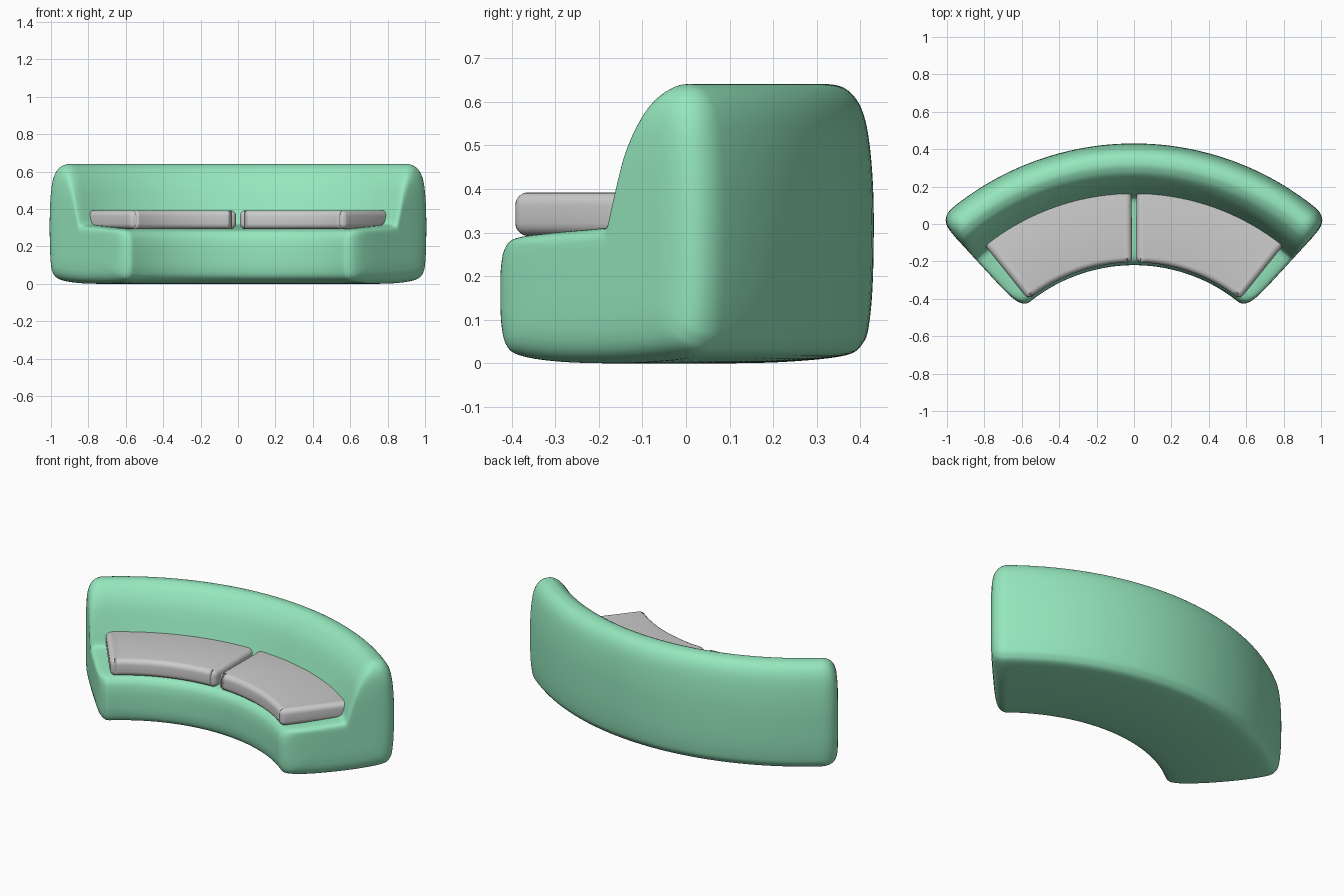
import bpy, bmesh, math
from mathutils import Vector

if "Cube" in bpy.data.objects:
    bpy.data.objects.remove(bpy.data.objects["Cube"])

CY = -1.11                      # centre of the sofa's curve
A_BODY, A_CAP = 38.9, 3.7       # straight sweep and rounded end, degrees
MID = Vector((1.27, 0.25))      # the profile shrinks to this point at the ends


def polar(r, deg, z):
    a = math.radians(deg)
    return Vector((r * math.sin(a), CY + r * math.cos(a), z))


def smooth_loop(pts, n=5):
    """Closed Catmull-Rom curve through the points."""
    pts = [Vector(p) for p in pts]
    out = []
    for i in range(len(pts)):
        a, b, c, d = (pts[(i + k) % len(pts)] for k in (-1, 0, 1, 2))
        for j in range(n):
            t = j / n
            out.append(0.5 * (2 * b + (c - a) * t + (2 * a - 5 * b + 4 * c - d) * t**2
                              + (3 * b - a - 3 * c + d) * t**3))
    return out


def finish(name, bm):
    bmesh.ops.recalc_face_normals(bm, faces=bm.faces)
    for f in bm.faces:
        f.smooth = True
    me = bpy.data.meshes.new(name)
    bm.to_mesh(me)
    bm.free()
    ob = bpy.data.objects.new(name, me)
    bpy.context.collection.objects.link(ob)
    return ob


# Cross-section of seat and back: (radius, height)
profile = smooth_loop([
    (.89, .15), (.892, .22), (.905, .265), (.94, .288), (1.05, .300), (1.19, .310),
    (1.235, .316), (1.255, .335), (1.275, .40), (1.318, .53), (1.365, .605),
    (1.405, .634), (1.44, .64), (1.48, .627), (1.512, .585), (1.53, .51), (1.54, .38),
    (1.539, .2), (1.53, .09), (1.515, .045), (1.475, .018), (1.35, .004), (1.2, 0),
    (1.05, .004), (.95, .016), (.91, .035), (.894, .08)])

# Sofa body: swept profile with softly domed ends
caps = [(s, A_BODY + A_CAP * math.sqrt(1 - s**8))
        for s in (.998, .99, .975, .955, .93, .9, .86, .8, .7, .5, .25)]
steps = 48
stations = [(s, -a) for s, a in reversed(caps)]
stations += [(1, -A_BODY + 2 * A_BODY * i / steps) for i in range(steps + 1)]
stations += caps

bm = bmesh.new()
rings = []
for s, a in stations:
    ring = []
    for p in profile:
        q = MID + (p - MID) * s
        ring.append(bm.verts.new(polar(q.x, a, q.y)))
    rings.append(ring)
n = len(profile)
for r0, r1 in zip(rings, rings[1:]):
    for i in range(n):
        j = (i + 1) % n
        bm.faces.new((r0[i], r0[j], r1[j], r1[i]))
for ring, side in ((rings[0], -1), (rings[-1], 1)):
    tip = bm.verts.new(polar(MID.x, side * (A_BODY + A_CAP), MID.y))
    for i in range(n):
        bm.faces.new((ring[i], ring[(i + 1) % n], tip))
body = finish("sofa_body", bm)
mat = bpy.data.materials.new("green_fabric")
mat.diffuse_color = (0.30, 0.80, 0.51, 1)
mat.use_nodes = True
mat.node_tree.nodes["Principled BSDF"].inputs["Base Color"].default_value = mat.diffuse_color
body.data.materials.append(mat)

# Two curved seat cushions with rounded edges
for name, side in (("left_cushion", -1), ("right_cushion", 1)):
    bm = bmesh.new()
    rows = []
    for i in range(25):
        a = side * (0.6 + 38.1 * i / 24)
        rows.append([bm.verts.new(polar(r, a, z)) for r, z in
                     ((.905, .292), (1.305, .292), (1.305, .392), (.905, .392))])
    for r0, r1 in zip(rows, rows[1:]):
        for i in range(4):
            j = (i + 1) % 4
            bm.faces.new((r0[i], r0[j], r1[j], r1[i]))
    bm.faces.new(rows[0])
    bm.faces.new(rows[-1])
    bmesh.ops.recalc_face_normals(bm, faces=bm.faces)
    sharp = [e for e in bm.edges if e.calc_face_angle(0) > 0.8]
    bmesh.ops.bevel(bm, geom=sharp, offset=0.03, segments=5, profile=0.5,
                    affect='EDGES', clamp_overlap=False)
    bmesh.ops.remove_doubles(bm, verts=bm.verts, dist=1e-5)
    finish(name, bm)
